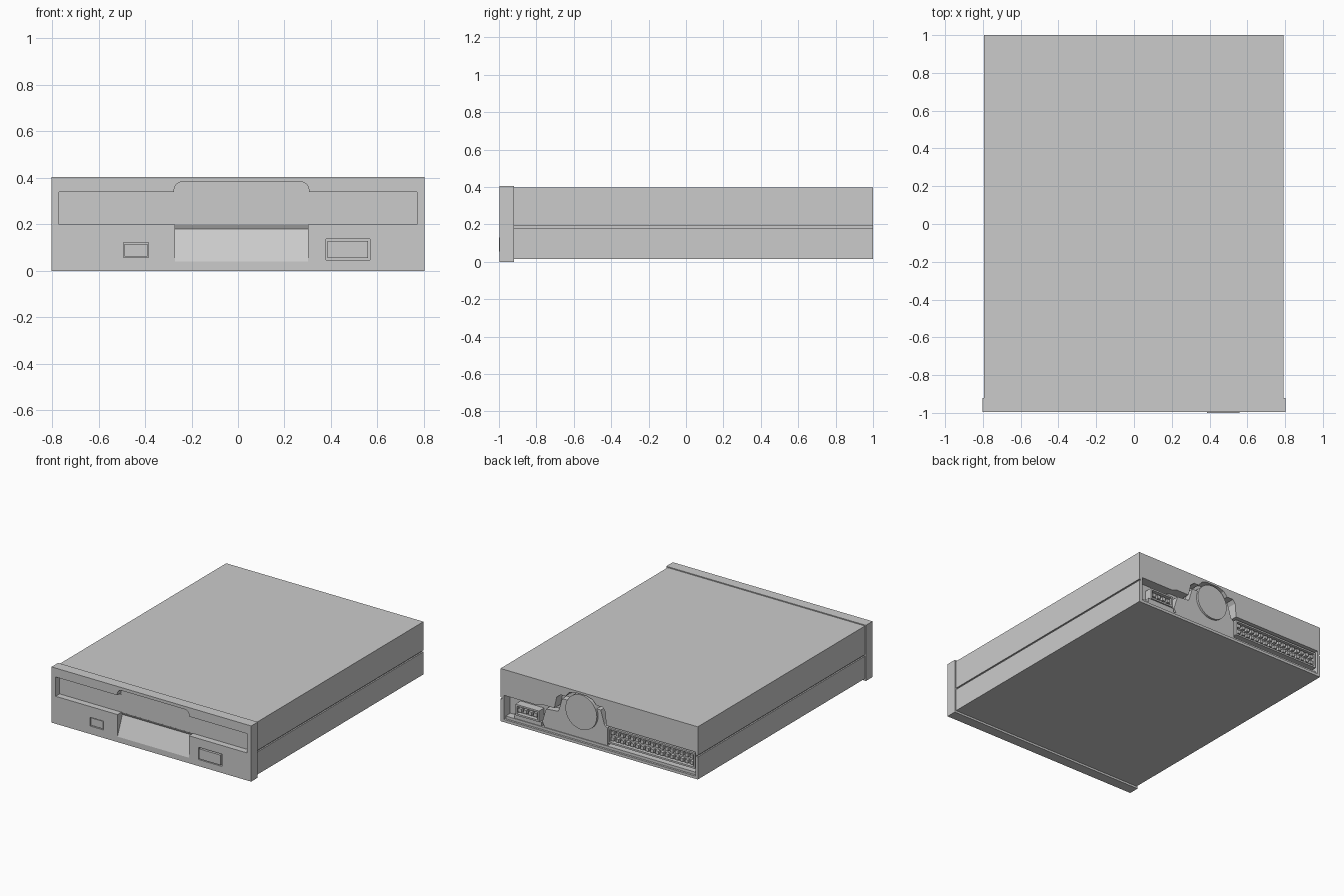
import bpy, bmesh, math
from mathutils import Vector

if "Cube" in bpy.data.objects:
    bpy.data.objects.remove(bpy.data.objects["Cube"])


def extrude_poly(name, pts, depth):
    """Prism from a planar outline, pushed along the depth vector."""
    bm = bmesh.new()
    face = bm.faces.new([bm.verts.new(p) for p in pts])
    new = bmesh.ops.extrude_face_region(bm, geom=[face])
    bmesh.ops.translate(bm, vec=Vector(depth),
                        verts=[v for v in new['geom'] if isinstance(v, bmesh.types.BMVert)])
    bmesh.ops.recalc_face_normals(bm, faces=bm.faces)
    me = bpy.data.meshes.new(name)
    bm.to_mesh(me)
    bm.free()
    ob = bpy.data.objects.new(name, me)
    bpy.context.collection.objects.link(ob)
    return ob


def prism_xz(name, pts, y0, y1):
    return extrude_poly(name, [(x, y0, z) for x, z in pts], (0, y1 - y0, 0))


def box(name, x0, x1, y0, y1, z0, z1):
    return prism_xz(name, [(x0, z0), (x1, z0), (x1, z1), (x0, z1)], y0, y1)


def cut(target, cutter):
    mod = target.modifiers.new("cut", 'BOOLEAN')
    mod.operation = 'DIFFERENCE'
    mod.solver = 'EXACT'
    mod.object = cutter
    bpy.context.view_layer.objects.active = target
    bpy.ops.object.modifier_apply(modifier=mod.name)
    bpy.data.objects.remove(cutter, do_unlink=True)


def arc(cx, cz, r, a0, a1, n):
    return [(cx + r * math.cos(math.radians(a0 + (a1 - a0) * i / n)),
             cz + r * math.sin(math.radians(a0 + (a1 - a0) * i / n))) for i in range(n + 1)]


def slot_outline(d):
    """Disk slot with raised finger bump, inset by d."""
    r = 0.035
    return ([(-0.77 + d, 0.2 + d), (0.77 - d, 0.2 + d), (0.77 - d, 0.34 - d), (0.305 - d, 0.34 - d)]
            + arc(0.305 - d - r, 0.383 - d - r, r, 0, 90, 5)
            + arc(-0.275 + d + r, 0.383 - d - r, r, 90, 180, 5)
            + [(-0.275 + d, 0.34 - d), (-0.77 + d, 0.34 - d)])


FRONT = -0.996

# Front bezel with slot, thumb scoop, button and light openings
bezel = box("front_bezel", -0.803, 0.803, FRONT, -0.92, 0, 0.405)
cut(bezel, prism_xz("slot_cutter", slot_outline(0), -1.05, -0.95))
scoop = [(-1.03, 0.0), (FRONT, 0.04), (-0.94, 0.18), (-0.953, 0.205), (-1.03, 0.205)]
cut(bezel, extrude_poly("scoop_cutter", [(-0.272, y, z) for y, z in scoop], (0.574, 0, 0)))
cut(bezel, box("button_cutter", 0.378, 0.567, -1.05, -0.96, 0.048, 0.137))
cut(bezel, box("light_cutter", -0.493, -0.385, -1.05, -0.975, 0.058, 0.122))

# Slot flap, eject button, activity light
prism_xz("slot_flap", slot_outline(0.008), -0.956, -0.945)
box("eject_button", 0.386, 0.559, -1.0, -0.955, 0.056, 0.129)
box("activity_light", -0.488, -0.39, -0.992, -0.97, 0.063, 0.117)

# Metal case with side seam
case = box("drive_case", -0.795, 0.792, -0.925, 1.0, 0.015, 0.398)
for x0, x1 in ((-0.85, -0.785), (0.782, 0.85)):
    cut(case, box("seam_cutter", x0, x1, -0.919, 1.05, 0.179, 0.19))

# Rear opening with a stepped hump over the motor
rear = [(0.765, 0.035), (0.765, 0.21), (0.5, 0.21), (0.46, 0.225), (0.36, 0.225), (0.34, 0.31),
        (0.31, 0.335), (0.27, 0.335), (0.24, 0.37), (0.2, 0.383), (0.1, 0.383), (0.05, 0.368),
        (0.02, 0.335), (-0.03, 0.335), (-0.05, 0.31), (-0.058, 0.21), (-0.775, 0.21), (-0.775, 0.035)]
cut(case, prism_xz("rear_cutter", rear, 0.93, 1.05))

# Motor disc and the plate carrying it
prism_xz("motor_disc", arc(0.147, 0.25, 0.126, 0, 352.5, 47), 0.92, 0.995)
prism_xz("motor_plate", [(0.44, 0.036), (0.47, 0.09), (0.44, 0.19), (0.34, 0.2), (0.31, 0.3), (0.0, 0.3),
                         (-0.03, 0.2), (-0.055, 0.18), (-0.055, 0.036)], 0.92, 0.98)
box("rear_ledge", -0.77, 0.76, 0.92, 0.985, 0.033, 0.055)


def connector(name, x0, x1, z0, z1, cols, rows, pin, y):
    """Open shroud with a grid of pins."""
    shroud = box(name + "_shroud", x0, x1, 0.92, y, z0, z1)
    t = 0.012
    cut(shroud, box("shroud_cutter", x0 + t, x1 - t, y - 0.03, 1.05, z0 + t, z1 - t))
    dx, dz = (x1 - x0 - 2 * t) / cols, (z1 - z0 - 2 * t) / rows
    for r in range(rows):
        for c in range(cols):
            x, z = x0 + t + dx * (c + 0.5), z0 + t + dz * (r + 0.5)
            box(f"{name}_pin_{r}_{c}", x - pin, x + pin, y - 0.035, y - 0.005, z - pin, z + pin)


# Data and power connectors
connector("data_connector", -0.765, -0.065, 0.08, 0.195, 17, 2, 0.012, 0.99)
connector("power_connector", 0.49, 0.68, 0.085, 0.165, 4, 1, 0.013, 0.99)
box("power_connector_base", 0.475, 0.695, 0.92, 0.98, 0.055, 0.085)
